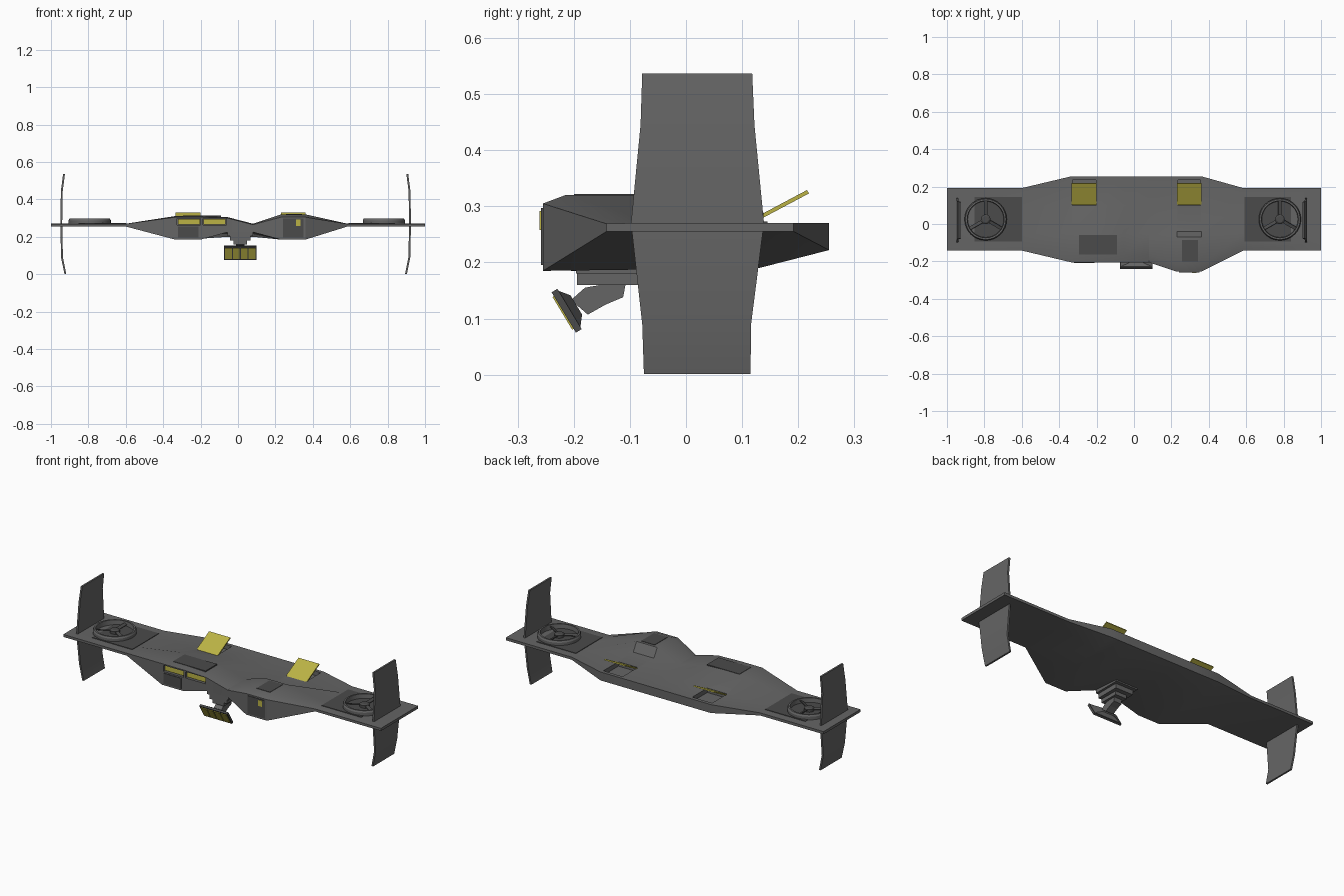
import bpy, bmesh, math
from mathutils import Vector, Matrix

if "Cube" in bpy.data.objects:
    bpy.data.objects.remove(bpy.data.objects["Cube"])


def mat(name, c):
    m = bpy.data.materials.new(name)
    m.diffuse_color = (*c, 1)
    m.use_nodes = True
    m.node_tree.nodes["Principled BSDF"].inputs["Base Color"].default_value = m.diffuse_color
    return m


GREY = mat("hull_grey", (.13, .13, .13))
DARK = mat("dark_grey", (.07, .07, .07))
YELLOW = mat("yellow", (.5, .45, .06))


def finish(name, bm, m):
    bmesh.ops.recalc_face_normals(bm, faces=bm.faces)
    me = bpy.data.meshes.new(name)
    bm.to_mesh(me)
    bm.free()
    ob = bpy.data.objects.new(name, me)
    bpy.context.collection.objects.link(ob)
    me.materials.append(m)
    return ob


def loft(name, rings, m):
    """Closed skin through equal-length rings of points, capped at both ends."""
    bm = bmesh.new()
    vs = [[bm.verts.new(p) for p in r] for r in rings]
    n = len(vs[0])
    for a, b in zip(vs, vs[1:]):
        for i in range(n):
            bm.faces.new((a[i], a[(i + 1) % n], b[(i + 1) % n], b[i]))
    bm.faces.new(vs[0])
    bm.faces.new(vs[-1])
    return finish(name, bm, m)


def box(name, x, y, z, m=GREY, tilt=0):
    """Box from (min, max) pairs, tilted about x through its centre."""
    bm = bmesh.new()
    size = [b - a for a, b in (x, y, z)]
    c = Vector([(a + b) / 2 for a, b in (x, y, z)])
    bmesh.ops.create_cube(bm, size=1, matrix=Matrix.Translation(c)
                          @ Matrix.Rotation(tilt, 4, 'X') @ Matrix.Diagonal((*size, 1)))
    return finish(name, bm, m)


def lathe(name, cx, cy, prof, m, n=24):
    """Ring with a closed (radius, z) profile around a vertical axis."""
    bm = bmesh.new()
    vs = [[bm.verts.new((cx + r * math.cos(t), cy + r * math.sin(t), z)) for r, z in prof]
          for t in (2 * math.pi * i / n for i in range(n))]
    k = len(prof)
    for i in range(n):
        a, b = vs[i], vs[(i + 1) % n]
        for j in range(k):
            bm.faces.new((a[j], b[j], b[(j + 1) % k], a[(j + 1) % k]))
    return finish(name, bm, m)


def smooth(ob):
    bpy.ops.object.select_all(action='DESELECT')
    ob.select_set(True)
    bpy.context.view_layer.objects.active = ob
    bpy.ops.object.shade_smooth_by_angle(angle=math.radians(25))


# Flying-wing hull: stations across the span
def section(x, yf, zb, zft, zt, yh, yh2, yb, zbb, zbelly):
    return [(x, yf, zb), (x, yf, zft), (x, yf + .04, zt), (x, yh, zt), (x, yh2, .27),
            (x, yb, .27), (x, yb, zbb), (x, .13, zbelly)]


wing = (-.142, .255, .269, .27, -.05, .1, .192, .255, .255)
pod_l = (-.205, .185, .305, .311, -.05, .1, .255, .222, .19)
pod_r = (-.255, .185, .305, .32, -.07, -.04, .255, .222, .19)
hull = loft("hull", [section(x, *s) for x, s in (
    (-1, wing), (-.6, wing), (-.335, pod_l), (-.2, pod_l),
    (-.055, (-.205, .225, .3, .305, -.05, .1, .255, .222, .2)),
    (.08, (-.205, .225, .265, .27, -.05, .1, .255, .222, .2)),
    (.23, pod_r), (.36, pod_r), (.585, wing), (1, wing))], GREY)


def cut(name, x, y, z):
    c = box(name, x, y, z)
    c.hide_render = True
    c.hide_viewport = True
    md = hull.modifiers.new(name, 'BOOLEAN')
    md.operation = 'DIFFERENCE'
    md.object = c


# Rear bays with raised yellow flaps
for side, x0, x1 in (("left", -.333, -.2), ("right", .23, .36)):
    cut(side + "_bay_cutter", (x0 + .004, x1 - .004), (.1, .235), (.245, .3))
    box(side + "_rear_flap", (x0, x1), (.095, .225), (.292, .299), YELLOW, math.radians(28))

# Front trays in the left pod
for i, (x0, x1) in enumerate(((-.326, -.2), (-.188, -.062))):
    cut(f"tray_cutter_{i}", (x0, x1), (-.25, -.165), (.263, .298))
    box(f"front_tray_{i}", (x0 + .004, x1 - .004), (-.196, -.163), (.267, .294), YELLOW)
box("left_pod_front_panel", (-.322, -.212), (-.208, -.2), (.195, .255), DARK)

# Right pod front panel with switch
box("right_pod_front_panel", (.24, .35), (-.258, -.25), (.195, .297), DARK)
box("switch", (.31, .333), (-.261, -.25), (.258, .292), YELLOW)

# Inset lids on the pods
box("left_pod_lid", (-.295, -.09), (-.163, -.06), (.295, .313), DARK)
box("right_pod_lid", (.257, .342), (-.2, -.085), (.31, .322), DARK)

for side, s, cx, fx in (("left", -1, -.793, -.945), ("right", 1, .78, .92)):
    # Lift fan on its plate
    inner = .592 if s > 0 else .6
    box(side + "_fan_plate", sorted((s * inner, cx + s * .06)), (-.093, .145), (.268, .273), DARK)
    ring = lathe(side + "_fan_ring", cx, .025,
                 [(.113, .268), (.113, .288), (.108, .297), (.099, .297), (.096, .268)], GREY, 32)
    smooth(ring)
    hub = lathe(side + "_fan_hub", cx, .025,
                [(.0005, .268), (.026, .268), (.026, .288), (.017, .294), (.0005, .294)], DARK, 16)
    smooth(hub)
    for i in range(3):
        b = box(f"{side}_fan_blade_{i}", (.015, .098), (-.009, .009), (-.002, .002),
                DARK, math.radians(20))
        b.location = (cx, .025, .284)
        b.rotation_euler.z = math.radians(90 + 120 * i)
    # Curved vertical fin: z, inward offset, front y, back y
    fin = [(.001, .022, -.075, .115), (.09, .004, -.078, .116), (.27, 0, -.098, .139),
           (.445, .003, -.081, .122), (.537, .015, -.078, .118)]
    smooth(loft(side + "_fin", [[(fx - s * (o + t), y, z) for t, y in
                                 ((-.005, a), (.005, a), (.005, b), (-.005, b))]
                                for z, o, a, b in fin], GREY))

# Stepped sensor mount under the nose
for i, (w, ya, yb, z0, z1) in enumerate(((.068, -.2, -.04, .205, .235),
                                         (.055, -.196, -.06, .18, .206),
                                         (.036, -.194, -.085, .16, .181))):
    box(f"mount_step_{i}", (.012 - w, .012 + w), (ya, yb), (z0, z1))

# Bent sensor arm
arm = [(-.107, .165, -.15, .165), (-.112, .138, -.152, .16),
       (-.143, .125, -.18, .155), (-.175, .107, -.205, .133)]
loft("sensor_arm", [[(-.012, a, b), (.036, a, b), (.036, c, d), (-.012, c, d)]
                    for a, b, c, d in arm], GREY)

# Tilted sensor panel with four yellow cells
tilt = Matrix.Translation((.012, -.211, .115)) @ Matrix.Rotation(math.radians(31), 4, 'X')
panel = [box("sensor_panel", (-.088, .088), (-.008, .004), (-.042, .042), DARK),
         loft("sensor_back", [[(a * w, y, b * h) for a, b in ((-1, -1), (1, -1), (1, 1), (-1, 1))]
                              for y, w, h in ((.003, .085, .039), (.018, .035, .02))], GREY)]
for i in range(4):
    x = -.063 + .042 * i
    panel.append(box(f"sensor_cell_{i}", (x - .018, x + .018), (-.011, 0), (-.034, .034), YELLOW))
for p in panel:
    p.matrix_world = tilt

smooth(hull)
